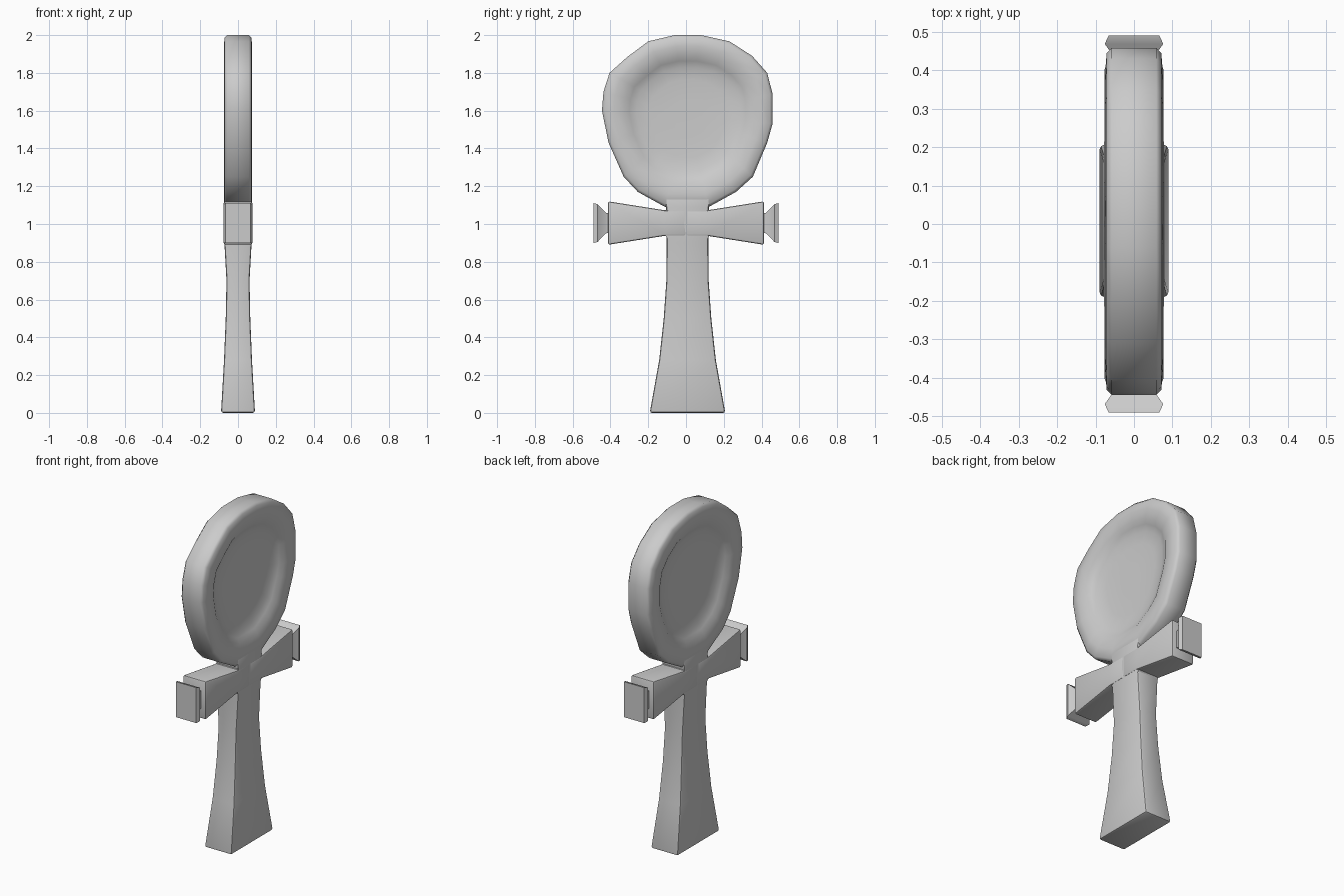
import bpy, bmesh, math

cube = bpy.data.objects.get("Cube")
if cube:
    bpy.data.objects.remove(cube)

stone = bpy.data.materials.new("plain_grey")
stone.use_nodes = True
GREY = (0.6, 0.6, 0.6, 1)
stone.diffuse_color = GREY
stone.node_tree.nodes["Principled BSDF"].inputs["Base Color"].default_value = GREY
MID = 0.008  # sideways centre of the stem


def loft(name, rings, bevel=0.0, angle=40):
    """Skin a list of equal-length point rings and cap both ends."""
    bm = bmesh.new()
    loops = [[bm.verts.new(p) for p in ring] for ring in rings]
    for a, b in zip(loops, loops[1:]):
        for i in range(len(a)):
            j = (i + 1) % len(a)
            bm.faces.new((a[i], a[j], b[j], b[i]))
    bm.faces.new(loops[0])
    bm.faces.new(loops[-1])
    bmesh.ops.recalc_face_normals(bm, faces=bm.faces)
    mesh = bpy.data.meshes.new(name)
    bm.to_mesh(mesh)
    bm.free()
    mesh.materials.append(stone)
    obj = bpy.data.objects.new(name, mesh)
    bpy.context.collection.objects.link(obj)
    bpy.ops.object.select_all(action="DESELECT")
    obj.select_set(True)
    bpy.context.view_layer.objects.active = obj
    if bevel:
        mod = obj.modifiers.new("soft_edges", "BEVEL")
        mod.width = bevel
        mod.segments = 2
        mod.limit_method = "ANGLE"
        mod.angle_limit = math.radians(50)
        bpy.ops.object.modifier_apply(modifier=mod.name)
    bpy.ops.object.shade_smooth_by_angle(angle=math.radians(angle))
    return obj


# Dished disc: the outline shrinks towards the centre through a rounded rim
outline = [(0.12, 1.09), (0.265, 1.17), (0.354, 1.25), (0.43, 1.43), (0.458, 1.53),
           (0.458, 1.69), (0.43, 1.80), (0.35, 1.89), (0.23, 1.967), (0.08, 2.0),
           (-0.06, 2.0), (-0.2, 1.967), (-0.31, 1.885), (-0.405, 1.80), (-0.437, 1.70),
           (-0.445, 1.6), (-0.41, 1.43), (-0.33, 1.25), (-0.255, 1.17), (-0.11, 1.09)]
CY, CZ = MID, 1.57


def disc_ring(scale, x):
    return [(x, CY + (y - CY) * scale, CZ + (z - CZ) * scale) for y, z in outline]


side = [(1.0, 0.058), (0.97, 0.071), (0.86, 0.075), (0.74, 0.066), (0.68, 0.05),
        (0.6, 0.035), (0.45, 0.028), (0.2, 0.026)]
rings = [disc_ring(s, -x) for s, x in reversed(side)] + [disc_ring(s, x) for s, x in side]
loft("disc", rings, angle=60)

# Flared stem, running up through the crossing into the disc
stem = [(0, 0.2, 0.09), (0.28, 0.15, 0.074), (0.5, 0.126, 0.065), (0.7, 0.112, 0.061),
        (0.9, 0.11, 0.072), (1.0, 0.11, 0.078), (1.09, 0.113, 0.076), (1.17, 0.13, 0.07)]
loft("stem", [[(-t, MID - w, z), (t, MID - w, z), (t, MID + w, z), (-t, MID + w, z)]
              for z, w, t in stem], bevel=0.012)


def arm_part(name, sign, sections, bevel):
    """Box loft along y; each section is distance, half thickness, half height."""
    zc = 1.005
    loft(name, [[(-t, sign * d, zc - h), (t, sign * d, zc - h),
                 (t, sign * d, zc + h), (-t, sign * d, zc + h)]
                for d, t, h in sections], bevel)


# Flared arms with a waisted end cap on each
for label, sign in (("left", 1), ("right", -1)):
    arm_part(label + "_arm", sign,
             [(0.0, 0.078, 0.068), (0.115, 0.078, 0.068), (0.413, 0.076, 0.115)], 0.01)
    arm_part(label + "_cap", sign,
             [(0.40, 0.045, 0.05), (0.425, 0.045, 0.055), (0.468, 0.076, 0.1),
              (0.49, 0.066, 0.106)], 0)

# Small fillets where the arms leave the stem
for sign in (1, -1):
    for low, high in ((0.91, 0.96), (1.05, 1.1)):
        y0, y1 = MID + sign * 0.1, MID + sign * 0.128
        corner = low if low > 1 else high
        far = high if low > 1 else low
        tri = [(y0, far), (y0, corner), (y1, corner)]
        loft("crossing_fillet", [[(x, y, z) for y, z in tri] for x in (-0.07, 0.07)])
